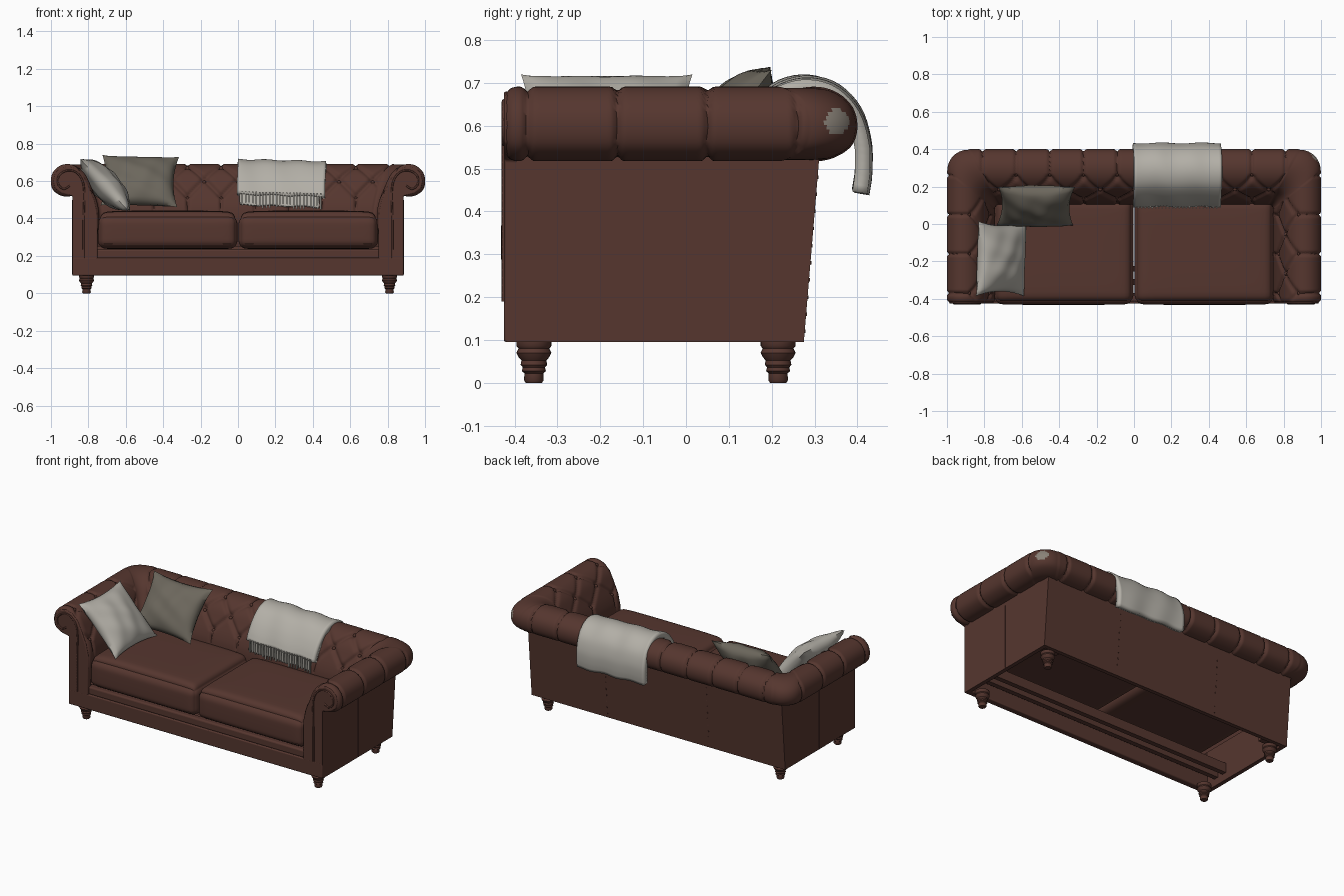
import bpy, bmesh, math, random
from mathutils import Vector, Matrix

if "Cube" in bpy.data.objects:
    bpy.data.objects.remove(bpy.data.objects["Cube"])

random.seed(4)


def material(name, rgb):
    m = bpy.data.materials.new(name)
    m.diffuse_color = (*rgb, 1)
    m.use_nodes = True
    m.node_tree.nodes["Principled BSDF"].inputs["Base Color"].default_value = m.diffuse_color
    return m


LEATHER = material("brown leather", (0.092, 0.037, 0.028))
WOOL = material("pale wool", (0.45, 0.43, 0.385))
LINEN = material("olive grey linen", (0.15, 0.135, 0.108))
PATCH = material("taupe patch", (0.25, 0.22, 0.185))


def finish(name, bm, mat, angle=40, recalc=True):
    if recalc:
        bmesh.ops.recalc_face_normals(bm, faces=bm.faces[:])
    me = bpy.data.meshes.new(name)
    bm.to_mesh(me)
    bm.free()
    me.shade_smooth()
    me.set_sharp_from_angle(angle=math.radians(angle))
    me.materials.append(mat)
    ob = bpy.data.objects.new(name, me)
    bpy.context.collection.objects.link(ob)
    return ob


def bevel(ob, width, segments=3):
    m = ob.modifiers.new("bevel", 'BEVEL')
    m.width, m.segments, m.limit_method = width, segments, 'ANGLE'


def box(name, lo, hi, mat=LEATHER, width=0.0):
    bm = bmesh.new()
    bmesh.ops.create_cube(bm, size=1)
    for v in bm.verts:
        v.co = [l + (c + 0.5) * (h - l) for c, l, h in zip(v.co, lo, hi)]
    ob = finish(name, bm, mat)
    if width:
        bevel(ob, width)
    return ob


def prism(name, pts, a, b, place, mat=LEATHER):
    bm = bmesh.new()
    f = bm.faces.new([bm.verts.new(place(p, q, a)) for p, q in pts])
    ext = bmesh.ops.extrude_face_region(bm, geom=[f])["geom"]
    shift = Vector(place(0, 0, b)) - Vector(place(0, 0, a))
    for v in ext:
        if isinstance(v, bmesh.types.BMVert):
            v.co += shift
    return finish(name, bm, mat)


def loft(name, rows, mat, angle=60):
    """Open sheet through rows of points, facing up at its highest face."""
    bm = bmesh.new()
    vs = [[bm.verts.new(p) for p in r] for r in rows]
    for r, s in zip(vs, vs[1:]):
        for i in range(len(r) - 1):
            bm.faces.new((r[i], r[i + 1], s[i + 1], s[i]))
    bm.normal_update()
    if max(bm.faces, key=lambda f: f.calc_center_median().z).normal.z < 0:
        bmesh.ops.reverse_faces(bm, faces=bm.faces[:])
    return finish(name, bm, mat, angle, recalc=False)


def spline(pts, n):
    """Catmull-Rom through pts, resampled evenly to n points."""
    P = [Vector(p) for p in pts]
    P = [2 * P[0] - P[1]] + P + [2 * P[-1] - P[-2]]
    fine = []
    for a, b, c, d in zip(P, P[1:], P[2:], P[3:]):
        for k in range(20):
            t = k / 20
            fine.append(0.5 * (2 * b + (c - a) * t + (2 * a - 5 * b + 4 * c - d) * t * t
                               + (3 * b - a - 3 * c + d) * t ** 3))
    fine.append(P[-2])
    s = [0]
    for a, b in zip(fine, fine[1:]):
        s.append(s[-1] + (b - a).length)
    out, k = [], 0
    for i in range(n):
        t = s[-1] * i / (n - 1)
        while k < len(s) - 2 and s[k + 1] < t:
            k += 1
        out.append(fine[k].lerp(fine[k + 1], (t - s[k]) / (s[k + 1] - s[k])))
    return out, s[-1]


# Tufted arms and back: one scroll profile (depth, height) swept round a U
SCROLL = [(0.02, 0.25), (0.005, 0.36), (0.005, 0.43), (0.02, 0.50), (0.048, 0.57), (0.078, 0.632),
          (0.12, 0.673), (0.168, 0.688), (0.213, 0.678), (0.247, 0.645), (0.258, 0.60),
          (0.247, 0.555), (0.21, 0.527), (0.17, 0.52), (0.13, 0.53)]
NV = 80
prof, plen = spline(SCROLL, NV)
S0, V = 0.27, 0.10                        # first button row and row spacing


def tuft(u, s, pitch):
    q, t = u / pitch, (s - S0) / (2 * V)
    near = lambda a: abs(a - round(a))
    if t < 0 or t > 1:
        dist, knot = near(q) * pitch * 1.4, 1
    else:
        dist = min(near(q + t), near(q - t)) * pitch * 0.7
        knot = math.hypot(near(q + t), near(q - t)) * pitch
    fade = min(1, max(0, (s - 0.14) / 0.08))
    return fade * (0.003 - 0.012 * math.exp(-(dist / 0.011) ** 2) - 0.012 * math.exp(-(knot / 0.022) ** 2))


def ushape(d):
    return 0.74 + d, 0.10 + 1.15 * d, max(0.012, 0.02 + 0.35 * d)


NA, NC, NB, Y0 = 90, 24, 220, -0.42
rows = []
for j, p in enumerate(prof):
    s = plen * j / (NV - 1)
    tan = (prof[min(j + 1, NV - 1)] - prof[max(j - 1, 0)]).normalized()
    X, Y, r = ushape(p.x)
    half = [('arm', Y0 + (Y - r - Y0) * i / NA) for i in range(NA)]
    half += [('arc', math.pi / 2 * i / NC) for i in range(NC + 1)]
    half += [('back', (X - r) * (1 - i / (NB / 2))) for i in range(1, NB // 2 + 1)]
    right, left = [], []
    for kind, u in half:
        for sx, out in ((1, right), (-1, left)):
            h = 0
            if kind == 'arm':
                h = tuft(u + 0.16, s, 0.21)
                e = max(0, 1 - (u - Y0) / 0.025)          # round over the front end
                h = h * (1 - e) - 0.014 * (1 - math.sqrt(1 - e * e))
            elif kind == 'back':
                h = tuft(sx * u + 0.09, s, 0.18)
            d, z = p.x - tan.y * h, p.y + tan.x * h
            x, y, q = ushape(d)
            if kind == 'arm':
                co = (x, u, z)
            elif kind == 'arc':
                co = (x - q + q * math.cos(u), y - q + q * math.sin(u), z)
            else:
                co = (u, y, z)
            out.append((sx * co[0], co[1], co[2]))
    rows.append(right + left[-2::-1])
pad = loft("tufted_arms_and_back", rows, LEATHER)
pad.data.materials.append(PATCH)          # small patch on the rear right corner
for f in pad.data.polygons:
    c = f.center
    if c.x > 0.85 and math.hypot(c.y - 0.352, c.z - 0.61) < 0.029:
        f.material_index = 1

# Buttons in the tufts
bm = bmesh.new()
for row in range(3):
    p = prof[round((S0 + row * V) / plen * (NV - 1))]
    X, Y, r = ushape(p.x + 0.012)
    off = 0.5 * (row % 2)
    spots = [((k + off) * 0.18 - 0.09, Y, p.y - 0.012) for k in range(-4, 6)]
    spots += [(sx * X, (k + off) * 0.21 - 0.16, p.y - 0.012) for k in range(-1, 2) for sx in (1, -1)]
    for c in spots:
        if abs(c[0]) < X + 0.001 and -0.39 < c[1] < Y + 0.001:
            bmesh.ops.create_uvsphere(bm, u_segments=10, v_segments=6, radius=0.011,
                                      matrix=Matrix.Translation(c))
finish("tuft_buttons", bm, LEATHER)

# Body walls, open underneath
yz = lambda p, q, a: (a, p, q)
xz = lambda p, q, a: (p, a, q)
prism("back_wall", [(0.275, 0.095), (0.313, 0.55), (0.285, 0.55), (0.25, 0.095)], -0.884, 0.884, yz)
front_outline = [(0.885, 0.18), (0.75, 0.18), (0.752, 0.43), (0.768, 0.50)] + \
                [(0.90 + (d - 0.16) * 0.9, 0.607 + (z - 0.607) * 0.9) for d, z in SCROLL[4:13]] + [(0.885, 0.52)]
for sx, side in ((1, "right"), (-1, "left")):
    prism(side + "_side_wall", [(-0.42, 0.095), (0.275, 0.095), (0.313, 0.55), (-0.42, 0.55)],
          sx * 0.86, sx * 0.885, yz)
    panel = prism(side + "_arm_front", [(sx * x, z) for x, z in front_outline], -0.425, -0.39, xz)
    bevel(panel, 0.006)
    box(side + "_side_seam", (sx * 0.886 - 0.002, -0.067, 0.1), (sx * 0.886 + 0.002, -0.063, 0.5))
    box(side + "_back_wall_lining", (sx * 0.80 - 0.06, 0.2, 0.11), (sx * 0.80 + 0.06, 0.25, 0.2))
    for k in range(10):
        z = 0.12 + 0.04 * k
        y = 0.275 + (z - 0.095) * 0.0835
        box("back_seam_stud", (sx * 0.355 - 0.003, y - 0.01, z - 0.004), (sx * 0.355 + 0.003, y + 0.002, z + 0.004))
    # Piping that follows the scroll on the arm front
    cu = bpy.data.curves.new(side + "_arm_piping", 'CURVE')
    cu.dimensions, cu.bevel_depth, cu.bevel_resolution = '3D', 0.005, 2
    path, _ = spline([(0.825, 0.19), (0.825, 0.40), (0.822, 0.54), (0.835, 0.61), (0.87, 0.65), (0.92, 0.655),
                      (0.96, 0.625), (0.96, 0.58), (0.93, 0.557), (0.90, 0.575)], 40)
    sp = cu.splines.new('POLY')
    sp.points.add(len(path) - 1)
    for pt, c in zip(sp.points, path):
        pt.co = (sx * c.x, -0.425, c.y, 1)
    cu.materials.append(LEATHER)
    bpy.context.collection.objects.link(bpy.data.objects.new(side + "_arm_piping", cu))
box("front_plinth", (-0.885, -0.425, 0.095), (0.885, -0.385, 0.19), width=0.006)
box("front_rail", (-0.83, -0.415, 0.185), (0.83, -0.37, 0.235), width=0.01)
for k, y in enumerate((-0.31, -0.24)):
    box(f"seat_beam_{k}", (-0.86, y - 0.015, 0.14), (0.86, y + 0.015, 0.20))

# Seat cushions: rounded, crowned boxes with piped edges
for sx, side in ((1, "right"), (-1, "left")):
    bm = bmesh.new()
    bmesh.ops.create_cube(bm, size=2)
    bmesh.ops.subdivide_edges(bm, edges=bm.edges[:], cuts=23, use_grid_fill=True)
    half, r = Vector((0.373, 0.28, 0.088)), 0.045
    for v in bm.verts:
        n = v.co.copy()
        p = Vector([math.sin(c * math.pi / 2) * h for c, h in zip(n, half)])
        core = Vector([max(-h + r, min(h - r, c)) for c, h in zip(p, half)])
        if (p - core).length > 1e-6:
            p = core + (p - core).normalized() * r
        p.z += (0.028 if n.z > 0 else 0) * abs(n.z) * (1 - n.x ** 4) * (1 - 0.7 * n.y ** 4)
        p.y += 0.010 * n.y * (1 - n.x ** 4) * (1 - n.z ** 2)
        v.co = p + Vector((sx * 0.376, -0.142, 0.326))
    finish(side + "_seat_cushion", bm, LEATHER)
    box(side + "_cushion_piping", (sx * 0.376 - 0.34, -0.425, 0.26), (sx * 0.376 + 0.34, -0.41, 0.267), width=0.003)

# Turned legs
LEG = [(0, 0), (0.019, 0), (0.023, 0.006), (0.022, 0.022), (0.028, 0.027), (0.026, 0.036), (0.031, 0.042),
       (0.029, 0.052), (0.036, 0.06), (0.041, 0.07), (0.036, 0.08), (0.041, 0.086), (0.041, 0.098), (0, 0.098)]
for x in (-0.81, 0.81):
    for y, end in ((-0.355, "front"), (0.215, "back")):
        bm = bmesh.new()
        vs = [bm.verts.new((r, 0, z)) for r, z in LEG]
        es = [bm.edges.new(e) for e in zip(vs, vs[1:])]
        bmesh.ops.spin(bm, geom=vs + es, axis=(0, 0, 1), cent=(0, 0, 0), angle=math.tau, steps=24)
        bmesh.ops.remove_doubles(bm, verts=bm.verts[:], dist=1e-5)
        finish(end + "_leg", bm, LEATHER).location = (x, y, 0)


# Throw pillows
def pillow(name, centre, across, up, size, thick, roll, mat):
    a, b = Vector(across).normalized(), Vector(up).normalized()
    n = a.cross(b)
    N = 28
    bm = bmesh.new()
    for side in (1, -1):
        g = []
        for i in range(N + 1):
            for j in range(N + 1):
                u, v = 2 * i / N - 1, 2 * j / N - 1
                x = u * (1 - 0.12 * (1 - v * v)) * size[0]
                y = v * (1 - 0.10 * (1 - u * u)) * size[1]
                h = ((1 - u * u) * (1 - v * v)) ** 0.5
                h *= 1 + 0.08 * math.sin(7 * u + 3 * v) * math.cos(5 * v - 2 * u)
                c, s = math.cos(roll), math.sin(roll)
                g.append(bm.verts.new(Vector(centre) + a * (x * c - y * s) + b * (x * s + y * c)
                                      + n * side * thick * h))
        for i in range(N):
            for j in range(N):
                k = i * (N + 1) + j
                bm.faces.new((g[k], g[k + 1], g[k + N + 2], g[k + N + 1]))
    bmesh.ops.remove_doubles(bm, verts=bm.verts[:], dist=1e-5)
    finish(name, bm, mat, 60)


pillow("pale_pillow", (-0.71, -0.185, 0.58), (0.03, 1, 0), (-0.25, 0, 0.27), (0.2, 0.19), 0.075, 0.0, WOOL)
pillow("olive_pillow", (-0.525, 0.095, 0.60), (1, 0.02, 0), (0, 0.2, 0.26), (0.205, 0.17), 0.075, -0.03, LINEN)

# Throw blanket: two folded layers over the back, with a fringe in front
OVER = [(0.09, 0.535), (0.115, 0.59), (0.155, 0.65), (0.21, 0.70), (0.28, 0.718), (0.35, 0.70),
        (0.405, 0.645), (0.43, 0.57), (0.432, 0.50), (0.425, 0.45)]
UNDER = [(0.09, 0.475), (0.108, 0.54), (0.138, 0.60), (0.175, 0.655), (0.225, 0.69), (0.28, 0.70)]
for name, pts, x0, x1, thick in (("blanket_top_layer", OVER, 0.0, 0.47, 0.035),
                                 ("blanket_under_layer", UNDER, 0.015, 0.44, 0.015)):
    line, _ = spline(pts, 36)
    rows = []
    for i in range(31):
        t = i / 30
        rows.append([(x0 + (x1 - x0) * t + 0.006 * math.sin(9 * p.y), p.x + 0.003 * math.sin(14 * t + 6 * p.y),
                      p.y + 0.003 * math.sin(17 * t + 9 * p.x) - 0.012 * t) for p in line])
    m = loft(name, rows, WOOL).modifiers.new("thickness", 'SOLIDIFY')
    m.thickness, m.offset = thick, -1
for k in range(24):
    x = 0.02 + k * 0.0182
    z = 0.525 - 0.01 * k / 24
    box("blanket_fringe", (x, 0.082, z - 0.05 - 0.02 * random.random()), (x + 0.008, 0.088, z + 0.02), WOOL)
